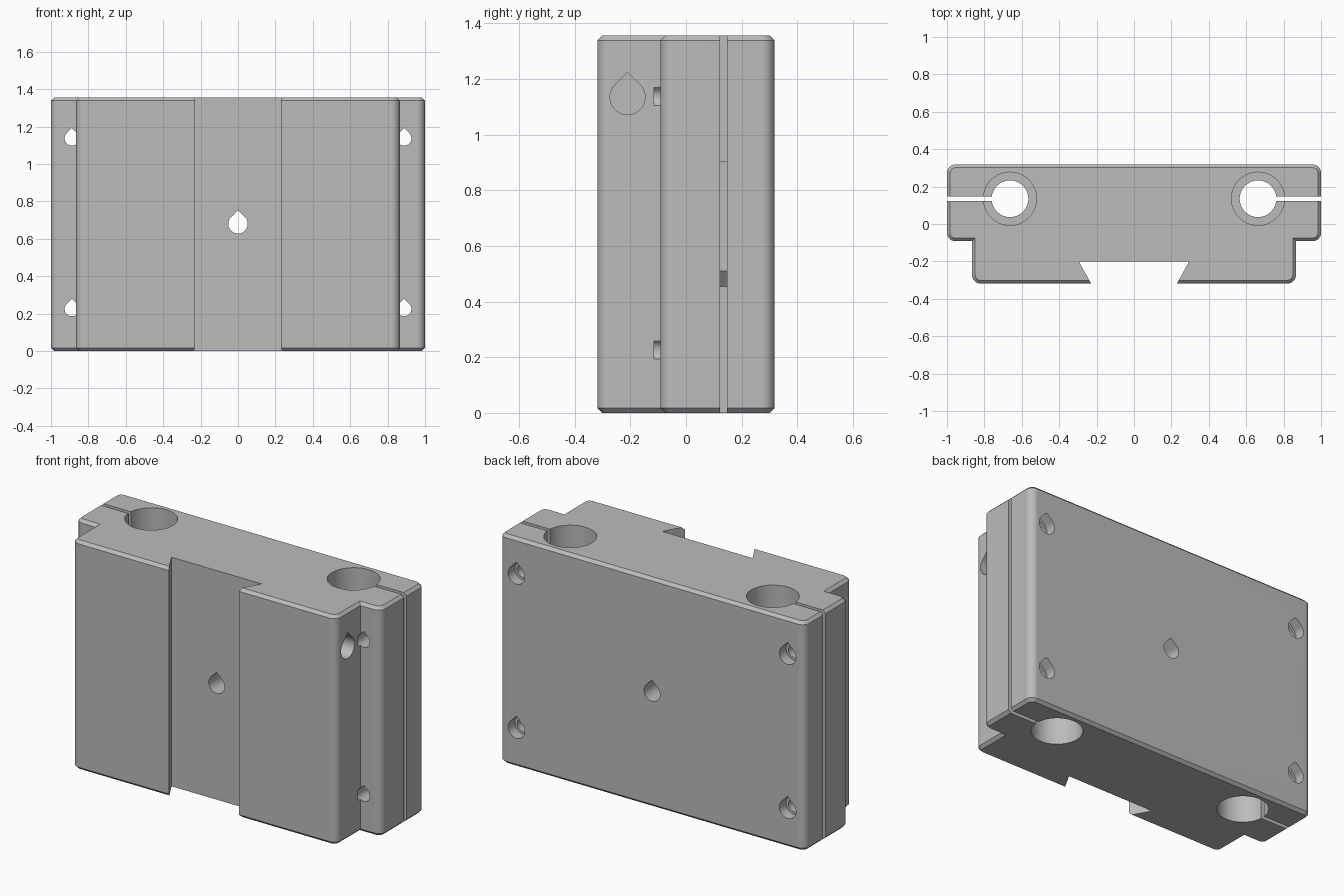
import bpy, bmesh, math

cube = bpy.data.objects.get("Cube")
if cube:
    bpy.data.objects.remove(cube, do_unlink=True)

HEIGHT = 1.356
BORE_X, BORE_Y = 0.663, 0.135

grey = bpy.data.materials.new("light_grey")
grey.use_nodes = True
colour = (0.5, 0.5, 0.5, 1)
grey.diffuse_color = colour
grey.node_tree.nodes["Principled BSDF"].inputs["Base Color"].default_value = colour


def make_object(name, bm):
    bmesh.ops.recalc_face_normals(bm, faces=bm.faces)
    mesh = bpy.data.meshes.new(name)
    bm.to_mesh(mesh)
    bm.free()
    mesh.materials.append(grey)
    obj = bpy.data.objects.new(name, mesh)
    bpy.context.collection.objects.link(obj)
    return obj


def loft(name, rings):
    """Closed solid through rings with equal point counts."""
    bm = bmesh.new()
    loops = [[bm.verts.new(p) for p in ring] for ring in rings]
    for low, high in zip(loops, loops[1:]):
        for i in range(len(low)):
            j = (i + 1) % len(low)
            bm.faces.new((low[i], low[j], high[j], high[i]))
    bm.faces.new(loops[0])
    bm.faces.new(loops[-1])
    return make_object(name, bm)


def box(name, x0, x1, y0, y1, z0, z1):
    ring = [(x0, y0), (x1, y0), (x1, y1), (x0, y1)]
    return loft(name, [[(x, y, z) for x, y in ring] for z in (z0, z1)])


def rounded_slab(name, half_width, y0, y1, radius=0.045, chamfer=0.017):
    """Upright slab: round vertical corners, chamfered top and bottom rims."""
    rings = []
    for z, inset in ((0, chamfer), (chamfer, 0), (HEIGHT - chamfer, 0), (HEIGHT, chamfer)):
        ring = []
        corners = ((1, y1 - radius), (-1, y1 - radius), (-1, y0 + radius), (1, y0 + radius))
        for quarter, (side, cy) in enumerate(corners):
            for step in range(9):
                a = (quarter + step / 8) * math.pi / 2
                r = radius - inset
                ring.append((side * (half_width - radius) + r * math.cos(a), cy + r * math.sin(a), z))
        rings.append(ring)
    return loft(name, rings)


def teardrop(name, axis, u, z, r, start, end):
    """Horizontal hole cutter with a pointed roof."""
    pts = [(u, z + r * math.sqrt(2))]
    for i in range(37):
        a = math.radians(135 + 270 * i / 36)
        pts.append((u + r * math.cos(a), z + r * math.sin(a)))
    if axis == "y":
        return loft(name, [[(p, d, q) for p, q in pts] for d in (start, end)])
    return loft(name, [[(d, p, q) for p, q in pts] for d in (start, end)])


def stepped_bore(name, x):
    """Wide bearing seats at both ends, narrow waist with a conical lower step."""
    wide, narrow = 0.142, 0.098
    profile = [(wide, -0.1), (wide, 0.455), (narrow, 0.51), (narrow, 0.905),
               (wide, 0.905), (wide, HEIGHT + 0.1)]
    turns = [math.tau * i / 64 for i in range(64)]
    return loft(name, [[(x + r * math.cos(a), BORE_Y + r * math.sin(a), z) for a in turns]
                       for r, z in profile])


def combine(target, tool, operation):
    mod = target.modifiers.new("combine", "BOOLEAN")
    mod.operation = operation
    mod.solver = "EXACT"
    mod.object = tool
    bpy.context.view_layer.objects.active = target
    bpy.ops.object.modifier_apply(modifier=mod.name)
    bpy.data.objects.remove(tool, do_unlink=True)


# Carriage body: wide back plate joined to a narrower front block
body = rounded_slab("carriage_body", 1.0, -0.092, 0.318)
combine(body, rounded_slab("front_block", 0.866, -0.318, 0.2), "UNION")

# Dovetail channel in the front
dovetail = [(-0.295, -0.2), (0.295, -0.2), (0.173, -0.42), (-0.173, -0.42)]
cutters = [loft("dovetail_channel", [[(x, y, z) for x, y in dovetail] for z in (-0.1, HEIGHT + 0.1)])]

# Rod bores, clamping slits and counterbored clamp screws on both sides
for side in (-1, 1):
    cutters.append(stepped_bore("rod_bore", side * BORE_X))
    xs = sorted((side * BORE_X, side * 1.1))
    cutters.append(box("clamp_slit", xs[0], xs[1], BORE_Y - 0.012, BORE_Y + 0.012, -0.1, HEIGHT + 0.1))
    for z in (0.225, 1.137):
        cutters.append(teardrop("screw_hole", "y", side * 0.888, z, 0.039, -0.115, 0.4))
        cutters.append(teardrop("screw_head", "y", side * 0.888, z, 0.054, 0.255, 0.4))

# Central through hole and the blind side hole
cutters.append(teardrop("centre_hole", "y", 0, 0.68, 0.052, -0.4, 0.4))
cutters.append(teardrop("side_hole", "x", -0.21, 1.135, 0.063, 0.45, 1.0))

for cutter in cutters:
    combine(body, cutter, "DIFFERENCE")

# Smooth round surfaces, crisp flat ones
bpy.ops.object.select_all(action="DESELECT")
body.select_set(True)
bpy.context.view_layer.objects.active = body
bpy.ops.object.shade_smooth_by_angle(angle=math.radians(25))
weighted = body.modifiers.new("even_normals", "WEIGHTED_NORMAL")
weighted.keep_sharp = True
